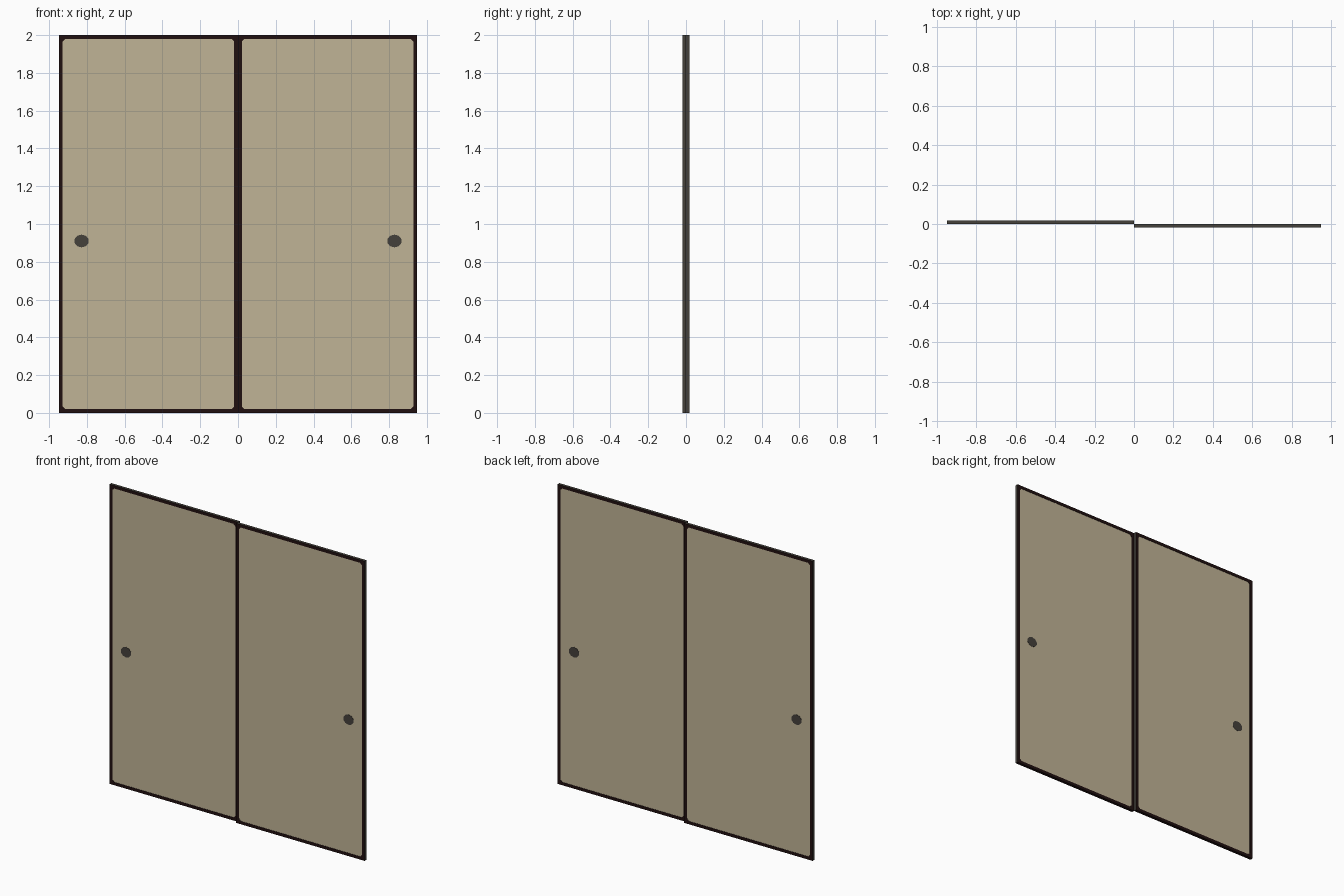
import bpy, bmesh, math

if "Cube" in bpy.data.objects:
    bpy.data.objects.remove(bpy.data.objects["Cube"])

W, H, T = 0.948, 2.0, 0.0185     # one door: width, height, thickness
F, C = 0.02, 0.014               # frame width, corner fillet size
RECESS = 0.002


def material(name, rgb):
    m = bpy.data.materials.new(name)
    m.diffuse_color = (*rgb, 1)
    m.use_nodes = True
    m.node_tree.nodes["Principled BSDF"].inputs["Base Color"].default_value = m.diffuse_color
    return m


paper = material("tan_paper", (0.53, 0.455, 0.305))
lacquer = material("dark_lacquer", (0.0145, 0.005, 0.005))
grey = material("warm_grey", (0.06, 0.053, 0.044))


def finish(name, bm, mats):
    bmesh.ops.recalc_face_normals(bm, faces=bm.faces)
    mesh = bpy.data.meshes.new(name)
    bm.to_mesh(mesh)
    bm.free()
    for m in mats:
        mesh.materials.append(m)
    ob = bpy.data.objects.new(name, mesh)
    bpy.context.collection.objects.link(ob)
    return ob


def prism(name, pts, y0, y1, mat):
    """Extrude an x-z outline from y0 to y1."""
    bm = bmesh.new()
    rings = [[bm.verts.new((x, y, z)) for x, z in pts] for y in (y0, y1)]
    for r in rings:
        bm.faces.new(r)
    n = len(pts)
    for i in range(n):
        j = (i + 1) % n
        bm.faces.new((rings[0][i], rings[0][j], rings[1][j], rings[1][i]))
    return finish(name, bm, [mat])


def frame(name, x0, y0):
    """Rectangular frame with small filled inner corners and grey outer edges."""
    x1, y1 = x0 + W, y0 + T
    outer = [(x0, 0), (x1, 0), (x1, H), (x0, H)]
    a, b, c, d = x0 + F, x1 - F, F, H - F
    inner = [(a, c + C), (a + C, c), (b - C, c), (b, c + C),
             (b, d - C), (b - C, d), (a + C, d), (a, d - C)]
    bm = bmesh.new()
    O = [[bm.verts.new((x, y, z)) for x, z in outer] for y in (y0, y1)]
    I = [[bm.verts.new((x, y, z)) for x, z in inner] for y in (y0, y1)]
    for o, n in zip(O, I):
        for k in range(4):
            bm.faces.new((o[k], n[2 * k], n[2 * k + 1]))
            bm.faces.new((o[k], n[2 * k + 1], n[(2 * k + 2) % 8], o[(k + 1) % 4]))
    for ring in (O, I):
        n = len(ring[0])
        for k in range(n):
            j = (k + 1) % n
            f = bm.faces.new((ring[0][k], ring[0][j], ring[1][j], ring[1][k]))
            if ring is O and k != 0:      # sides and top are grey, underside dark
                f.material_index = 1
    return finish(name, bm, [lacquer, grey])


# Two sliding doors on neighbouring tracks
for side, x0, y0, hx in (("left", -W, 0.0, -0.828), ("right", 0.0, -T, 0.828)):
    frame(side + "_door_frame", x0, y0)
    e = F - 0.001
    prism(side + "_door_paper",
          [(x0 + e, e), (x0 + W - e, e), (x0 + W - e, H - e), (x0 + e, H - e)],
          y0 + RECESS, y0 + T - RECESS, paper)
    # Finger pull, visible on both faces
    pull = [(hx + 0.039 * math.cos(math.tau * (i + 0.5) / 10),
             0.91 + 0.034 * math.sin(math.tau * (i + 0.5) / 10)) for i in range(10)]
    prism(side + "_finger_pull", pull, y0 + 0.0005, y0 + T - 0.0005, grey)
